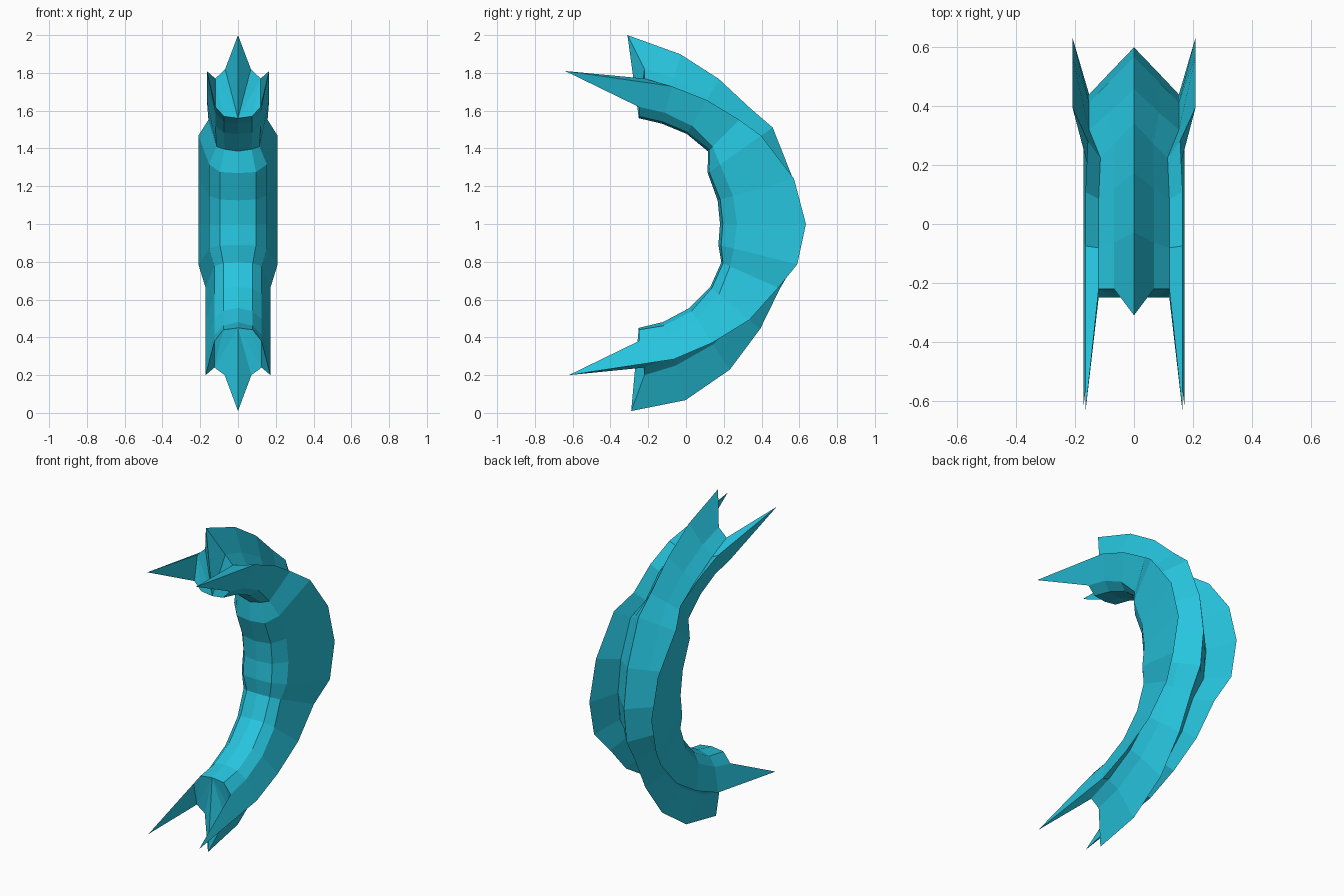
import bpy
import bmesh
from math import radians, cos, sin

cube = bpy.data.objects.get("Cube")
if cube:
    bpy.data.objects.remove(cube, do_unlink=True)

# Single flat colour
material = bpy.data.materials.new("bright_cyan")
material.use_nodes = True
colour = (0.02, 0.56, 0.74, 1)
material.diffuse_color = colour
material.node_tree.nodes["Principled BSDF"].inputs["Base Color"].default_value = colour

# Stations along the arc, upper horn to lower horn, with the width of each
CENTRE_Y, CENTRE_Z = -0.27, 1
angles = (90, 75, 60, 45, 35, 16, 0, -14, -24, -40, -57, -74, -90)
widths = (1, 1, 1, .95, 1.27, 1.27, 1.27, 1.27, 1.04, 1.04, 1.04, 1.04, 1.04)

# Rails of the half cross-section: half width, then radius at each station
rails = {
    "ridge": (0, (1, .93, .887, .865, .89, .87, .87, .87, .84, .865, .92, .97, .99)),
    "slope": (.068, (.82, .8, .78, .77, .79, .78, .78, .77, .75, .75, .76, .78, .8)),
    "valley": (.12, (.77, .73, .71, .7, .72, .71, .71, .71, .69, .7, .71, .73, .76)),
    "fin": (.165, (.8, .755, .758, .78, .815, .875, .905, .885, .83, .79, .75, .745, .8)),
    "side": (.12, (.62, .61, .6, .58, .55, .54, .54, .54, .55, .58, .6, .61, .62)),
    "belly": (.075, (.57, .56, .56, .56, .48, .47, .465, .47, .51, .53, .55, .56, .56)),
    "inner": (0, (.56, .55, .55, .545, .47, .455, .45, .455, .5, .52, .53, .54, .55)),
}
names = list(rails)


def rail_point(name, station):
    half_width, radii = rails[name]
    angle, radius = radians(angles[station]), radii[station]
    x = half_width * widths[station]
    y = CENTRE_Y + radius * cos(angle)
    z = CENTRE_Z + radius * sin(angle)
    # At both ends the ridge leans out and the fins stretch into long spikes
    if station in (0, len(angles) - 1):
        upper = station == 0
        if name == "fin":
            y, z = (-.64, 1.81) if upper else (-.62, .2)
        elif name == "ridge":
            y = -.31 if upper else -.29
        elif name in ("slope", "valley"):
            y = -.22
        else:
            y = -.25
    return x, y, z


def add_half(bm, side):
    rings = []
    for station in range(len(angles)):
        ring = {}
        for name in names:
            x, y, z = rail_point(name, station)
            ring[name] = bm.verts.new((side * x, y, z))
        rings.append(ring)
    # Skin between neighbouring stations
    for first, second in zip(rings, rings[1:]):
        for a, b in zip(names, names[1:]):
            bm.faces.new((first[a], first[b], second[b], second[a]))
    # End caps, with the hollow inner face of each spike
    for ring in (rings[0], rings[-1]):
        for corners in (("ridge", "slope", "inner"),
                        ("slope", "valley", "inner"),
                        ("valley", "side", "belly"),
                        ("valley", "belly", "inner"),
                        ("valley", "fin", "side")):
            bm.faces.new([ring[corner] for corner in corners])


# Crescent body, left and right halves welded along the middle
bm = bmesh.new()
for side in (-1, 1):
    add_half(bm, side)
bmesh.ops.remove_doubles(bm, verts=bm.verts[:], dist=.0001)
bmesh.ops.recalc_face_normals(bm, faces=bm.faces[:])

mesh = bpy.data.meshes.new("finned_crescent")
bm.to_mesh(mesh)
bm.free()
mesh.materials.append(material)
crescent = bpy.data.objects.new("finned_crescent", mesh)
bpy.context.collection.objects.link(crescent)
